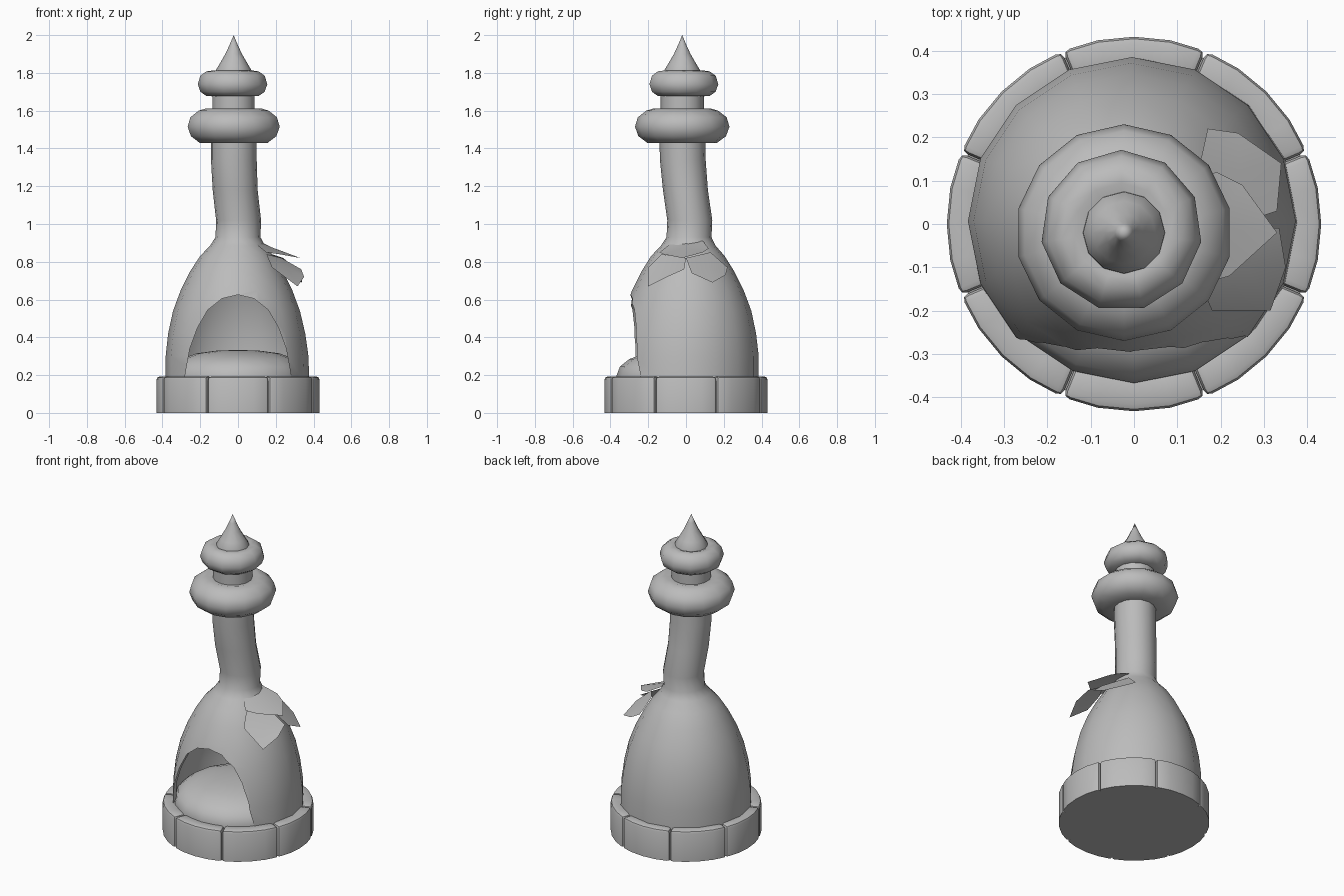
import bpy
import bmesh
from math import cos, sin, pi, radians

cube = bpy.data.objects.get("Cube")
if cube:
    bpy.data.objects.remove(cube)

stone = bpy.data.materials.new("light grey stone")
stone.use_nodes = True
GREY = (0.5, 0.5, 0.5, 1)
stone.diffuse_color = GREY
stone.node_tree.nodes["Principled BSDF"].inputs["Base Color"].default_value = GREY


def finish(name, bm, angle=50):
    """Turn a bmesh into a smooth shaded object."""
    mesh = bpy.data.meshes.new(name)
    bm.to_mesh(mesh)
    bm.free()
    mesh.materials.append(stone)
    obj = bpy.data.objects.new(name, mesh)
    bpy.context.collection.objects.link(obj)
    smooth(obj, angle)
    return obj


def smooth(obj, angle):
    bpy.ops.object.select_all(action='DESELECT')
    obj.select_set(True)
    bpy.context.view_layer.objects.active = obj
    bpy.ops.object.shade_smooth_by_angle(angle=radians(angle))


def lathe(name, rings, sides, capped=True, angle=50):
    """Stack rings of (centre x, centre y, z, radius) into a round form."""
    bm = bmesh.new()
    loops = []
    for cx, cy, z, r in rings:
        loops.append([bm.verts.new((cx + r * sin(2 * pi * i / sides),
                                    cy + r * cos(2 * pi * i / sides), z))
                      for i in range(sides)])
    for low, high in zip(loops, loops[1:]):
        for i in range(sides):
            j = (i + 1) % sides
            bm.faces.new((low[i], low[j], high[j], high[i]))
    if capped:
        bm.faces.new(loops[0])
        bm.faces.new(loops[-1])
    bmesh.ops.remove_doubles(bm, verts=bm.verts, dist=0.0005)
    bmesh.ops.recalc_face_normals(bm, faces=bm.faces)
    if not capped and sum(f.normal.dot(f.calc_center_median()) for f in bm.faces) < 0:
        bmesh.ops.reverse_faces(bm, faces=bm.faces)
    return finish(name, bm, angle)


# Base plate and the eight rounded kerb stones
lathe("base_plate", [(0, 0, 0, 0.415), (0, 0, 0.17, 0.415)], 32)


def kerb_stone(index):
    bm = bmesh.new()
    inner, outer, height, steps = 0.35, 0.432, 0.192, 4
    half = pi / 8 - 0.004
    columns = []
    for s in range(steps + 1):
        a = index * pi / 4 + half * (2 * s / steps - 1)
        columns.append([bm.verts.new((r * cos(a), r * sin(a), z)) for r, z in
                        ((inner, 0), (outer, 0), (outer, height), (inner, height))])
    for a, b in zip(columns, columns[1:]):
        for k in range(4):
            n = (k + 1) % 4
            bm.faces.new((a[k], a[n], b[n], b[k]))
    bm.faces.new(columns[0])
    bm.faces.new(columns[-1])
    bmesh.ops.recalc_face_normals(bm, faces=bm.faces)
    sharp = [e for e in bm.edges if e.calc_face_angle() > 1
             and max(v.co.z for v in e.verts) > 0.01]
    bmesh.ops.bevel(bm, geom=sharp, offset=0.016, segments=2, profile=0.5,
                    affect='EDGES')
    finish("kerb_stone_%d" % (index + 1), bm, 40)


for n in range(8):
    kerb_stone(n)

# Bell shaped oven wall running up into the leaning chimney
oven = lathe("oven_wall_and_chimney", [
    (-0.003, 0.005, 0.17, 0.38), (-0.005, 0.007, 0.3, 0.378),
    (-0.007, 0.008, 0.42, 0.363), (-0.008, 0.01, 0.54, 0.336),
    (-0.008, 0.01, 0.65, 0.295), (-0.008, 0.01, 0.75, 0.245),
    (-0.006, 0.01, 0.83, 0.195), (-0.003, 0.012, 0.885, 0.145),
    (0, 0.016, 0.93, 0.119), (0.003, 0.02, 1.02, 0.119),
    (-0.015, -0.003, 1.18, 0.119), (-0.022, -0.017, 1.34, 0.121),
    (-0.022, -0.02, 1.47, 0.121)], 16, capped=False)

# Arched mouth cut through the front of the wall
bm = bmesh.new()
side = [(0.285, 0.1), (0.28, 0.2), (0.255, 0.34), (0.215, 0.45), (0.16, 0.545),
        (0.085, 0.605)]
outline = side + [(0, 0.625)] + [(-x, z) for x, z in reversed(side)]
front = bm.faces.new([bm.verts.new((x, -0.6, z)) for x, z in outline])
bulk = bmesh.ops.extrude_face_region(bm, geom=[front])
bmesh.ops.translate(bm, vec=(0, 0.55, 0),
                    verts=[v for v in bulk["geom"] if isinstance(v, bmesh.types.BMVert)])
bmesh.ops.recalc_face_normals(bm, faces=bm.faces)
cutter = finish("mouth_cutter", bm)
cutter.hide_render = True

shell = oven.modifiers.new("wall thickness", 'SOLIDIFY')
shell.thickness = 0.02
shell.offset = -1
mouth = oven.modifiers.new("mouth", 'BOOLEAN')
mouth.object = cutter
mouth.solver = 'EXACT'
bpy.context.view_layer.objects.active = oven
for modifier in ("wall thickness", "mouth"):
    bpy.ops.object.modifier_apply(modifier=modifier)
bpy.data.objects.remove(cutter)
smooth(oven, 40)

# Domed hearth inside the mouth
lathe("hearth_mound", [(0, 0, z, r) for z, r in (
    (0.16, 0.367), (0.2, 0.367), (0.245, 0.35), (0.285, 0.3), (0.315, 0.22),
    (0.33, 0.11), (0.333, 0))], 16, capped=False)

# Chimney collars, the short neck between them and the spire
CX, CY = -0.023, -0.02


def turned(name, profile, sides, dx=0, dy=0, angle=60):
    lathe(name, [(CX + dx, CY + dy, z, r) for z, r in profile], sides, angle=angle)


turned("lower_collar", [(1.428, 0.1), (1.43, 0.185), (1.465, 0.232), (1.515, 0.25),
                        (1.565, 0.235), (1.6, 0.19), (1.612, 0.15), (1.6, 0.1)], 14)
turned("chimney_neck", [(1.56, 0.114), (1.72, 0.114)], 14)
turned("upper_collar", [(1.675, 0.09), (1.678, 0.14), (1.7, 0.172), (1.74, 0.186),
                        (1.785, 0.172), (1.808, 0.14), (1.812, 0.11), (1.8, 0.08)],
       11, dx=-0.006, dy=0.005)
turned("spire", [(1.79, 0.096), (1.815, 0.094), (1.85, 0.073), (1.9, 0.044),
                 (1.95, 0.021), (2.0, 0)], 12)


# Three thin leaves drooping from the shoulder
def leaf(name, points):
    bm = bmesh.new()
    ring = [bm.verts.new(p) for p in points]
    middle = [sum(p[k] for p in points) / len(points) for k in range(3)]
    hub = bm.verts.new((middle[0], middle[1], middle[2] + 0.008))
    for a, b in zip(ring, ring[1:] + ring[:1]):
        bm.faces.new((hub, a, b))
    bmesh.ops.recalc_face_normals(bm, faces=bm.faces)
    if sum(f.normal.z for f in bm.faces) < 0:
        bmesh.ops.reverse_faces(bm, faces=bm.faces)
    finish(name, bm, 60)


leaf("top_leaf", [(0.1, -0.09, 0.89), (0.1, 0, 0.91), (0.11, 0.09, 0.91),
                  (0.19, 0.12, 0.87), (0.25, 0.09, 0.85), (0.33, -0.02, 0.82),
                  (0.22, -0.12, 0.84), (0.15, -0.14, 0.85)])
leaf("back_leaf", [(0.15, 0.13, 0.85), (0.17, 0.22, 0.77), (0.24, 0.21, 0.73),
                   (0.34, 0.14, 0.69), (0.33, 0.03, 0.74), (0.24, 0, 0.82)])
leaf("front_leaf", [(0.15, -0.13, 0.84), (0.18, -0.2, 0.77), (0.315, -0.2, 0.67),
                    (0.35, -0.1, 0.72), (0.335, -0.01, 0.76), (0.23, 0, 0.82)])
